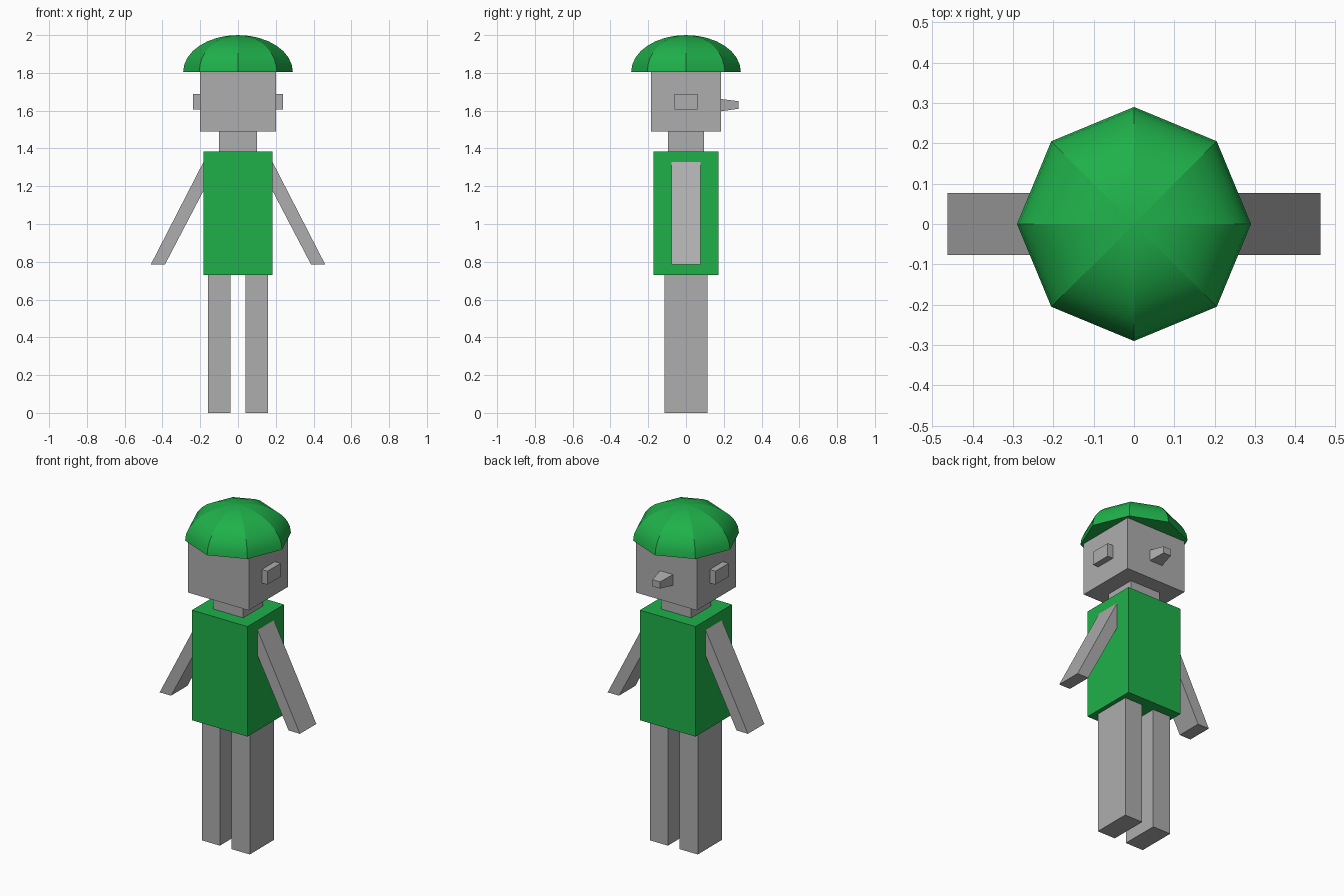
import bpy, bmesh, math

if "Cube" in bpy.data.objects:
    bpy.data.objects.remove(bpy.data.objects["Cube"])


def material(name, color):
    m = bpy.data.materials.new(name)
    m.diffuse_color = color
    m.use_nodes = True
    m.node_tree.nodes["Principled BSDF"].inputs["Base Color"].default_value = m.diffuse_color
    return m


green = material("green", (0.0135, 0.434, 0.068, 1))
grey = material("grey", (0.42, 0.42, 0.42, 1))


def add_mesh(name, verts, faces, mat):
    me = bpy.data.meshes.new(name)
    bm = bmesh.new()
    vs = [bm.verts.new(v) for v in verts]
    for f in faces:
        bm.faces.new([vs[i] for i in f])
    bmesh.ops.recalc_face_normals(bm, faces=bm.faces)
    bm.to_mesh(me)
    bm.free()
    ob = bpy.data.objects.new(name, me)
    bpy.context.collection.objects.link(ob)
    me.materials.append(mat)
    return ob


def loft(name, loop_a, loop_b, mat=grey):
    """Closed solid between two matching loops."""
    n = len(loop_a)
    faces = [range(n), range(n, 2 * n)]
    faces += [(i, (i + 1) % n, n + (i + 1) % n, n + i) for i in range(n)]
    return add_mesh(name, loop_a + loop_b, faces, mat)


def box(name, x0, x1, y, z0, z1, mat=grey):
    """Box from x0 to x1 and z0 to z1, symmetric in y."""
    prof = [(x0, z0), (x1, z0), (x1, z1), (x0, z1)]
    return loft(name, [(x, -y, z) for x, z in prof],
                [(x, y, z) for x, z in prof], mat)


CAP_Z = 1.806

# Torso, neck and head
box("torso", -0.183, 0.183, 0.172, 0.73, 1.385, green)
box("neck", -0.1, 0.1, 0.094, 1.385, 1.49)
box("head", -0.2, 0.2, 0.184, 1.49, CAP_Z)

# Legs, ears and slanted arms on both sides
for s, side in ((-1, "left"), (1, "right")):
    box(side + "_leg", s * 0.039, s * 0.158, 0.115, 0, 0.73)
    box(side + "_ear", s * 0.2, s * 0.237, 0.062, 1.607, 1.687)
    prof = [(0.462, 0.785), (0.387, 0.785), (0.183, 1.175), (0.183, 1.328)]
    loft(side + "_arm", [(s * x, -0.077, z) for x, z in prof],
         [(s * x, 0.077, z) for x, z in prof])


# Tapered nose
def nose_loop(y, w, z0, z1):
    return [(-w, y, z0), (w, y, z0), (w, y, z1), (-w, y, z1)]


loft("nose", nose_loop(0.184, 0.043, 1.597, 1.662),
     nose_loop(0.279, 0.025, 1.61, 1.65))

# Eight-sided domed cap with a flat underside
SIDES, RINGS = 8, 8
verts, faces = [], [range(SIDES)]
for r in range(RINGS):
    t = math.pi / 2 * r / RINGS
    for i in range(SIDES):
        a = 2 * math.pi * i / SIDES
        verts.append((0.29 * math.cos(t) * math.cos(a),
                      0.29 * math.cos(t) * math.sin(a),
                      CAP_Z + (2 - CAP_Z) * math.sin(t)))
verts.append((0, 0, 2))
for i in range(SIDES):
    j = (i + 1) % SIDES
    for r in range(RINGS - 1):
        b = r * SIDES
        faces.append((b + i, b + j, b + SIDES + j, b + SIDES + i))
    b = (RINGS - 1) * SIDES
    faces.append((b + i, b + j, RINGS * SIDES))
cap = add_mesh("cap", verts, faces, green)

# Smooth panels, sharp ridges and rim
cap.data.shade_smooth()
apex = RINGS * SIDES
for e in cap.data.edges:
    a, b = e.vertices
    ridge = apex in (a, b) or abs(a - b) == SIDES
    rim = max(a, b) < SIDES
    e.use_edge_sharp = ridge or rim
